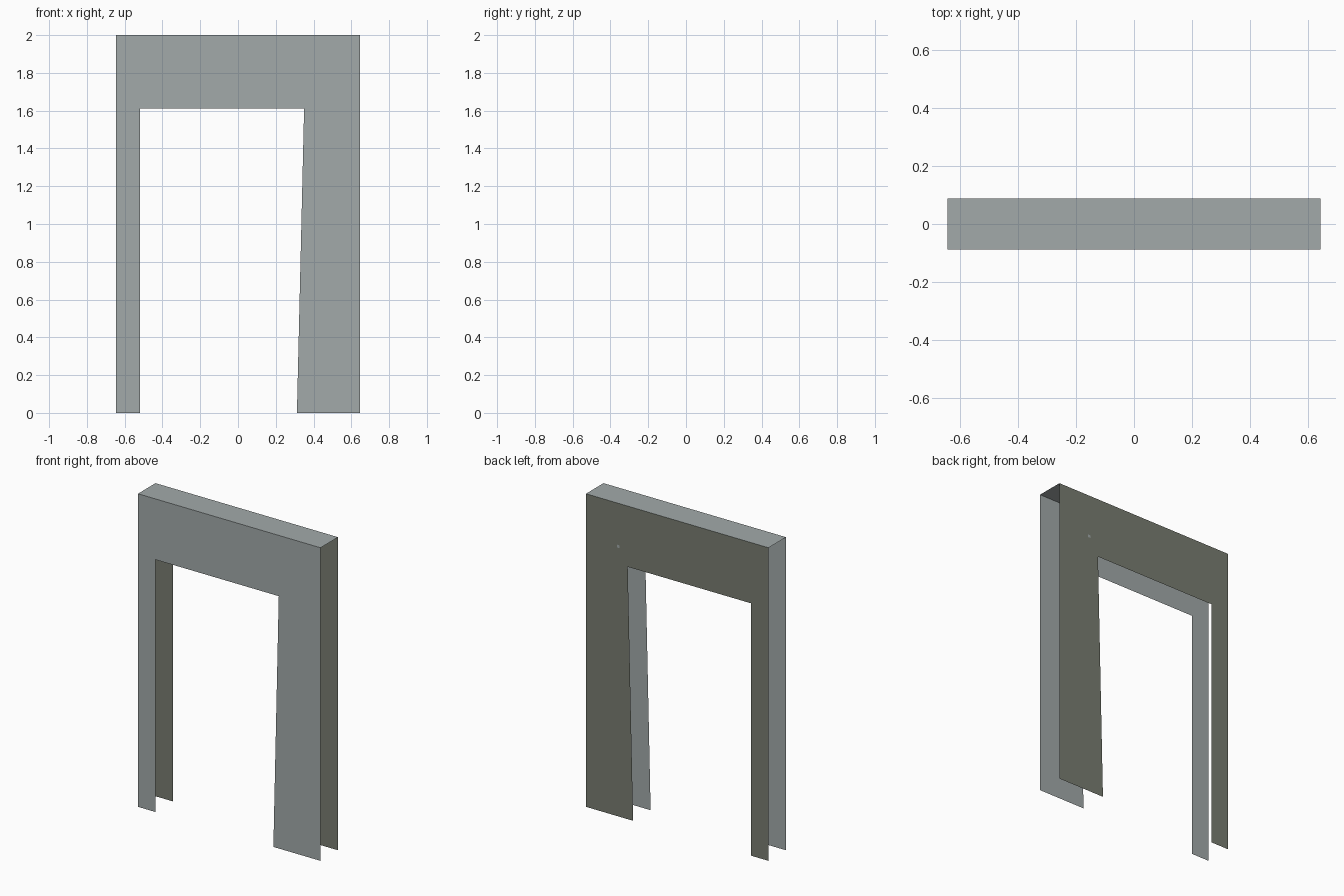
import bpy

if "Cube" in bpy.data.objects:
    bpy.data.objects.remove(bpy.data.objects["Cube"])

# Overall sizes
W, D, H = 0.645, 0.0885, 2.0      # half width, half depth, height


def material(name, rgb):
    m = bpy.data.materials.new(name)
    m.diffuse_color = (*rgb, 1.0)
    m.use_nodes = True
    m.node_tree.nodes["Principled BSDF"].inputs["Base Color"].default_value = m.diffuse_color
    return m


grey = material("light grey", (0.36, 0.40, 0.40))
olive = material("dark olive grey", (0.19, 0.205, 0.165))


def sheet(name, verts, faces, mat):
    me = bpy.data.meshes.new(name)
    me.from_pydata(verts, [], faces)
    me.materials.append(mat)
    ob = bpy.data.objects.new(name, me)
    bpy.context.collection.objects.link(ob)
    return ob


# Doorway outline (x, z): narrow left post, lintel, wide slanted right post
outline = [(-W, 0), (-0.52, 0), (-0.52, 1.612), (0.35, 1.612),
           (0.312, 0), (W, 0), (W, H), (-W, H)]
faces = [(0, 1, 2, 7), (7, 2, 3, 6), (3, 4, 5, 6)]

# Front and back sheets; the sides, feet and doorway lining are open
sheet("front_panel", [(x, -D, z) for x, z in outline], faces, grey)
sheet("back_panel", [(x, D, z) for x, z in outline],
      [f[::-1] for f in faces], olive)

# Top cover joining the two sheets
sheet("top_cover", [(-W, -D, H), (W, -D, H), (W, D, H), (-W, D, H)],
      [(0, 1, 2, 3)], grey)

# Tiny pale mark on the back sheet
s, cx, cz = 0.009, 0.417, 1.725
sheet("back_mark", [(cx + a * s, D + 0.001, cz + b * s)
                    for a, b in ((1, -1), (-1, -1), (-1, 1), (1, 1))],
      [(0, 1, 2, 3)], grey)
